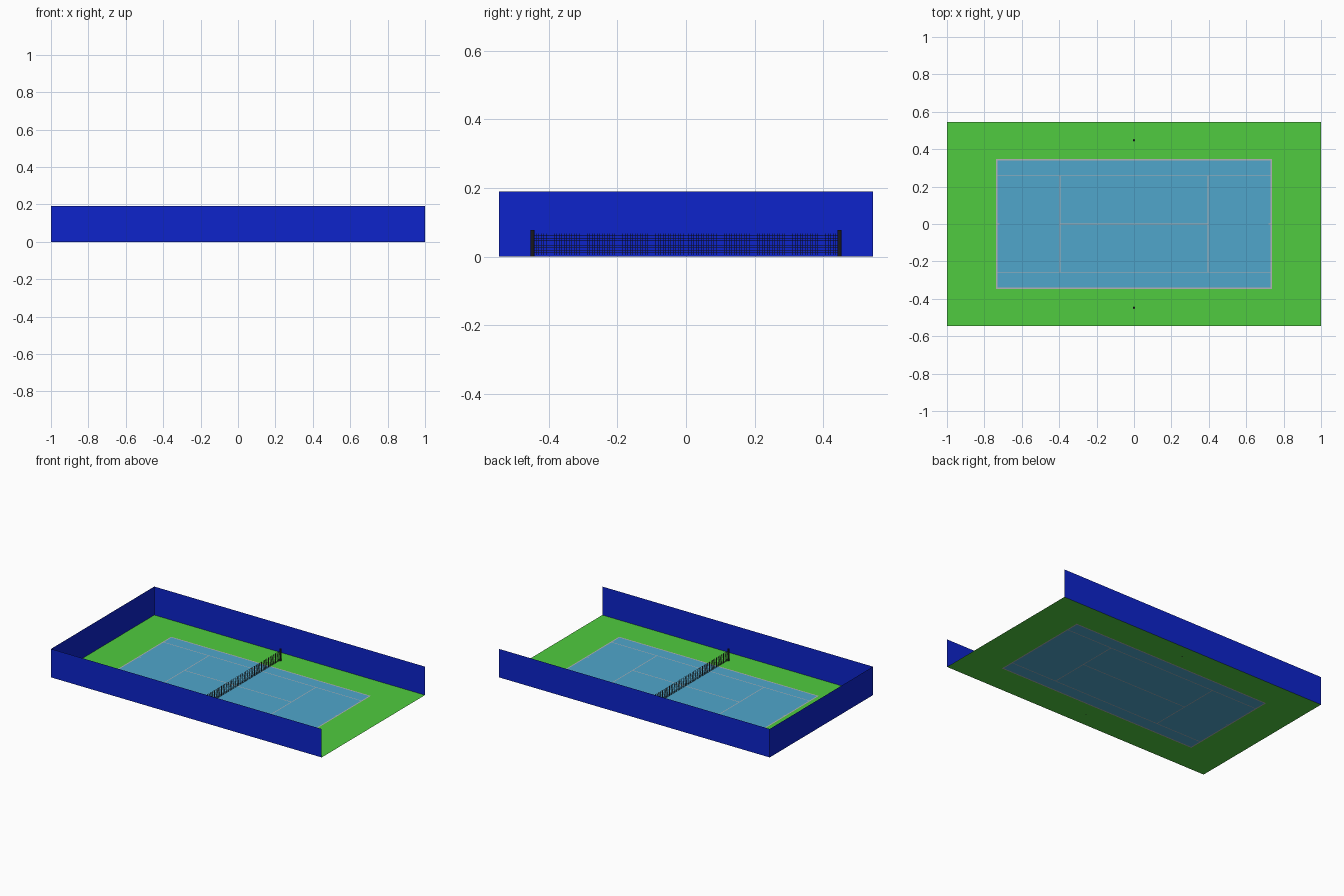
import bpy, bmesh

if "Cube" in bpy.data.objects:
    bpy.data.objects.remove(bpy.data.objects["Cube"])

X, Y, H = 1.0, 0.545, 0.19          # surround half length, half width, wall height
CX, CY = 0.738, 0.348               # court outer half size
BW, LW = 0.008, 0.005               # border and inner line widths
SX, SY = 0.395, 0.258               # service line, singles sideline


def material(name, r, g, b):
    m = bpy.data.materials.new(name)
    m.diffuse_color = (r, g, b, 1)
    m.use_nodes = True
    m.node_tree.nodes["Principled BSDF"].inputs["Base Color"].default_value = m.diffuse_color
    return m


green = material("green", 0.08, 0.6, 0.05)
blue = material("court_blue", 0.08, 0.38, 0.6)
white = material("line_grey", 0.45, 0.45, 0.47)
wall_blue = material("wall_blue", 0.004, 0.017, 0.6)
black = material("black", 0.01, 0.01, 0.012)
net_grey = material("net_grey", 0.04, 0.04, 0.045)


def add_object(name, bm, mats):
    me = bpy.data.meshes.new(name)
    bm.to_mesh(me)
    bm.free()
    for m in mats:
        me.materials.append(m)
    ob = bpy.data.objects.new(name, me)
    bpy.context.collection.objects.link(ob)
    return ob


def grid(bm, us, vs, place):
    verts = [[bm.verts.new(place(u, v)) for v in vs] for u in us]
    for i in range(len(us) - 1):
        for j in range(len(vs) - 1):
            bm.faces.new((verts[i][j], verts[i + 1][j],
                          verts[i + 1][j + 1], verts[i][j + 1]))


def mirrored(values):
    return sorted({s * v for v in values for s in (-1, 1)})


# Floor: one sheet, cells painted as surround, court or line
def paint(x, y):
    x, y = abs(x), abs(y)
    if x > CX or y > CY:
        return 0
    border = x > CX - BW or y > CY - BW
    singles = abs(y - SY) < LW / 2
    service = abs(x - SX) < LW / 2 and y < SY
    centre = y < LW / 2 and (x < SX or x > CX - 0.02)
    return 2 if border or singles or service or centre else 1


bm = bmesh.new()
xs = mirrored([SX - LW / 2, SX + LW / 2, CX - 0.02, CX - BW, CX, X])
ys = mirrored([LW / 2, SY - LW / 2, SY + LW / 2, CY - BW, CY, Y])
grid(bm, xs, ys, lambda u, v: (u, v, 0))
for f in bm.faces:
    c = f.calc_center_median()
    f.material_index = paint(c.x, c.y)
add_object("court_floor", bm, [green, blue, white])

# Surrounding wall: U-shaped sheet, open at the +x end
bm = bmesh.new()
path = [(X, -Y), (-X, -Y), (-X, Y), (X, Y)]
grid(bm, path, [0, H], lambda p, z: (p[0], p[1], z))
add_object("surround_wall", bm, [wall_blue])

# Net: fine grid turned into cords
bm = bmesh.new()
NY, Z0, Z1, NU, NV = 0.444, 0.004, 0.068, 120, 9
grid(bm, [-NY + 2 * NY * i / NU for i in range(NU + 1)],
     [Z0 + (Z1 - Z0) * j / NV for j in range(NV + 1)], lambda u, v: (0, u, v))
net = add_object("net", bm, [net_grey])
wire = net.modifiers.new("cords", "WIREFRAME")
wire.thickness = 0.0018
wire.use_even_offset = False

# Net posts
for side, label in ((-1, "front"), (1, "back")):
    bpy.ops.mesh.primitive_cylinder_add(vertices=16, radius=0.006, depth=0.078,
                                        location=(0, side * 0.448, 0.039))
    post = bpy.context.object
    post.name = label + "_net_post"
    post.data.materials.append(black)
    bpy.ops.object.shade_smooth_by_angle()
